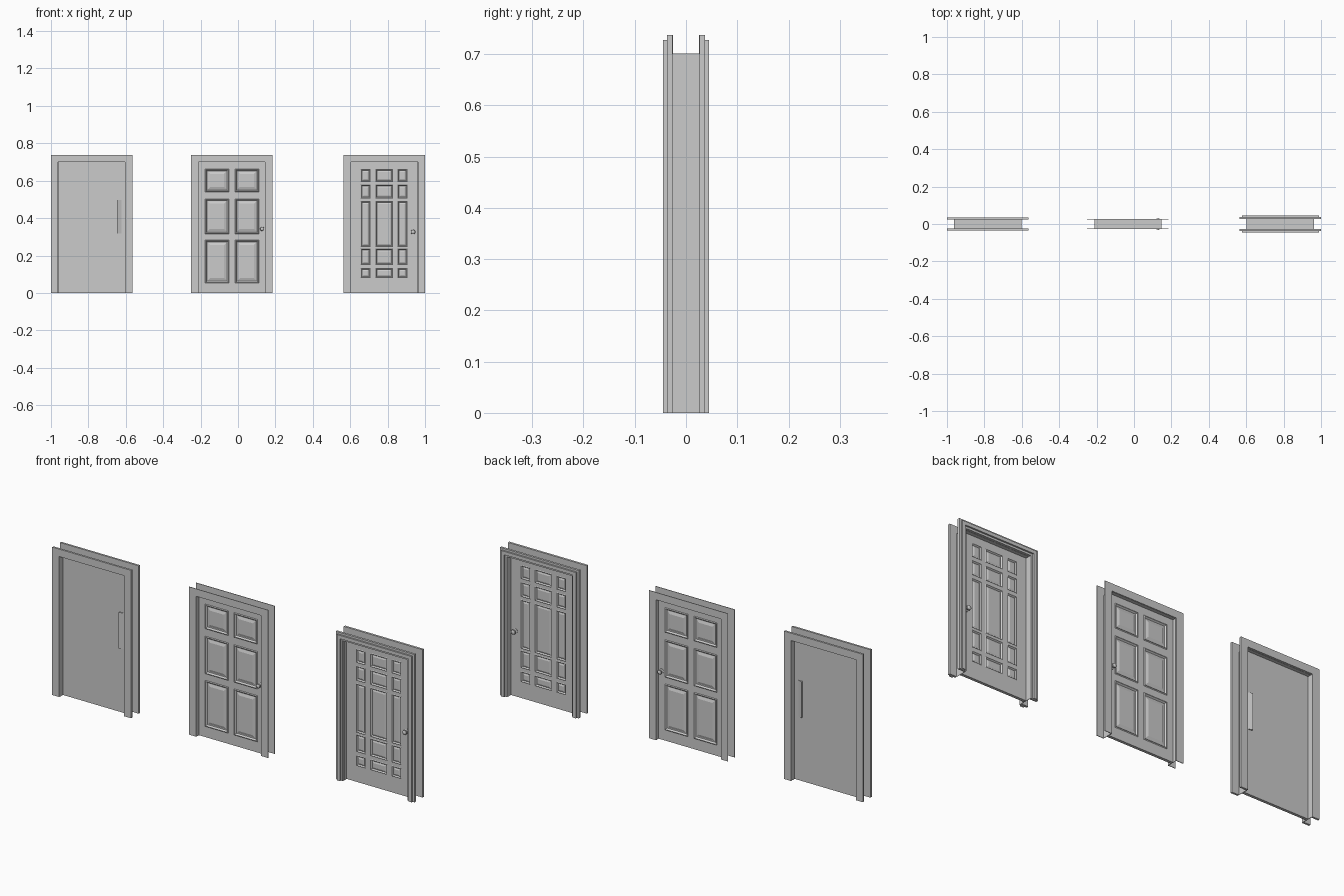
import bpy, bmesh, math
from mathutils import Matrix, Vector

if "Cube" in bpy.data.objects:
    bpy.data.objects.remove(bpy.data.objects["Cube"])

HALF_W, TOP = 0.179, 0.70      # door opening
OUT_W, OUT_TOP = 0.2175, 0.737  # casing outline
SLAB = 0.007                    # half thickness of each leaf


def finish(name, bm, smooth=False):
    bmesh.ops.recalc_face_normals(bm, faces=bm.faces)
    me = bpy.data.meshes.new(name)
    bm.to_mesh(me)
    bm.free()
    ob = bpy.data.objects.new(name, me)
    bpy.context.collection.objects.link(ob)
    if smooth:
        bpy.context.view_layer.objects.active = ob
        ob.select_set(True)
        bpy.ops.object.shade_smooth_by_angle(angle=math.radians(40))
        ob.select_set(False)
    return ob


def prism(name, pts, direction):
    """Extrude a flat outline along a direction."""
    bm = bmesh.new()
    face = bm.faces.new([bm.verts.new(p) for p in pts])
    ext = bmesh.ops.extrude_face_region(bm, geom=[face])
    moved = [g for g in ext["geom"] if isinstance(g, bmesh.types.BMVert)]
    bmesh.ops.translate(bm, verts=moved, vec=direction)
    return finish(name, bm)


def u_frame(name, cx, w_out, t_out, w_in, t_in, y0, y1):
    """Upside-down U: two legs and a head."""
    xz = [(-w_out, 0), (-w_out, t_out), (w_out, t_out), (w_out, 0),
          (w_in, 0), (w_in, t_in), (-w_in, t_in), (-w_in, 0)]
    return prism(name, [(cx + x, y0, z) for x, z in xz], (0, y1 - y0, 0))


def frame(tag, cx, y_in, y_out):
    """Wall lining with a casing on each side."""
    u_frame(tag + "_jamb", cx, HALF_W + 0.001, TOP + 0.001,
            HALF_W - 0.001, TOP - 0.001, -y_in, y_in)
    for side, s in (("front", -1), ("back", 1)):
        u_frame(f"{tag}_casing_{side}", cx, OUT_W, OUT_TOP, HALF_W, TOP, s * y_in, s * y_out)


def leaf(name, cx, cols, rows, steps):
    """Slab with panels worked into both faces; steps are (inset, depth)."""
    xs = [cx - HALF_W] + [x for c in cols for x in c] + [cx + HALF_W]
    zs = [0] + [z for r in rows for z in r] + [TOP]
    bm = bmesh.new()
    panels = []
    for y in (-SLAB, SLAB):
        v = [[bm.verts.new((x, y, z)) for z in zs] for x in xs]
        for i in range(len(xs) - 1):
            for j in range(len(zs) - 1):
                q = [v[i][j], v[i + 1][j], v[i + 1][j + 1], v[i][j + 1]]
                f = bm.faces.new(q if y < 0 else q[::-1])
                if i % 2 and j % 2:
                    panels.append(f)
    rim = [e for e in bm.edges if e.is_boundary]
    bmesh.ops.bridge_loops(bm, edges=rim)
    bm.normal_update()
    for thick, depth in steps:
        bmesh.ops.inset_individual(bm, faces=panels, thickness=thick, depth=depth,
                                   use_even_offset=True)
    return finish(name, bm)


def knob(name, x, z, side, r):
    """Turned knob with rosette, lathed around y."""
    prof = [(0, 0), (r, 0), (r, 0.002), (0.4 * r, 0.004), (0.4 * r, 0.010),
            (0.8 * r, 0.012), (r, 0.016), (0.9 * r, 0.020), (0.5 * r, 0.023), (0, 0.024)]
    bm = bmesh.new()
    vs = [bm.verts.new((x + a, side * (SLAB + b), z)) for a, b in prof]
    es = [bm.edges.new(p) for p in zip(vs, vs[1:])]
    bmesh.ops.spin(bm, geom=vs + es, cent=(x, 0, z), axis=(0, 1, 0),
                   angle=2 * math.pi, steps=20)
    bmesh.ops.remove_doubles(bm, verts=bm.verts, dist=1e-5)
    return finish(name, bm, True)


# Plain door with slim wedge pulls
c1 = -0.7825
frame("plain_door", c1, 0.025, 0.035)
leaf("plain_door_leaf", c1, [], [], [])
for side, s in (("front", -1), ("back", 1)):
    prism("plain_door_pull_" + side,
          [(-0.648, s * SLAB, 0.318), (-0.648, s * (SLAB + 0.009), 0.318),
           (-0.624, s * SLAB, 0.318)], (0, 0, 0.18))

# Six-panel door
c2 = -0.0325
frame("six_panel_door", c2, 0.025, 0.028)
leaf("six_panel_door_leaf", c2, [(-0.176, -0.048), (-0.016, 0.112)],
     [(0.053, 0.283), (0.316, 0.503), (0.54, 0.663)],
     [(0.004, 0.003), (0.006, -0.007), (0.004, 0), (0.012, 0.004)])

# Fifteen-panel door with a stepped casing
c3 = 0.7825
frame("many_panel_door", c3, 0.026, 0.037)
for side, s in (("front", -1), ("back", 1)):
    u_frame("many_panel_door_moulding_" + side, c3, 0.206, 0.727, 0.189, 0.710,
            s * 0.037, s * 0.045)
leaf("many_panel_door_leaf", c3, [(0.656, 0.709), (0.735, 0.829), (0.853, 0.906)],
     [(0.08, 0.134), (0.15, 0.238), (0.246, 0.491), (0.505, 0.579), (0.594, 0.663)],
     [(0.003, 0.002), (0.005, -0.006), (0.008, 0.003)])

# Knobs on both faces
for side, s in (("front", -1), ("back", 1)):
    knob("six_panel_door_knob_" + side, 0.129, 0.342, s, 0.011)
    knob("many_panel_door_knob_" + side, 0.936, 0.326, s, 0.012)
